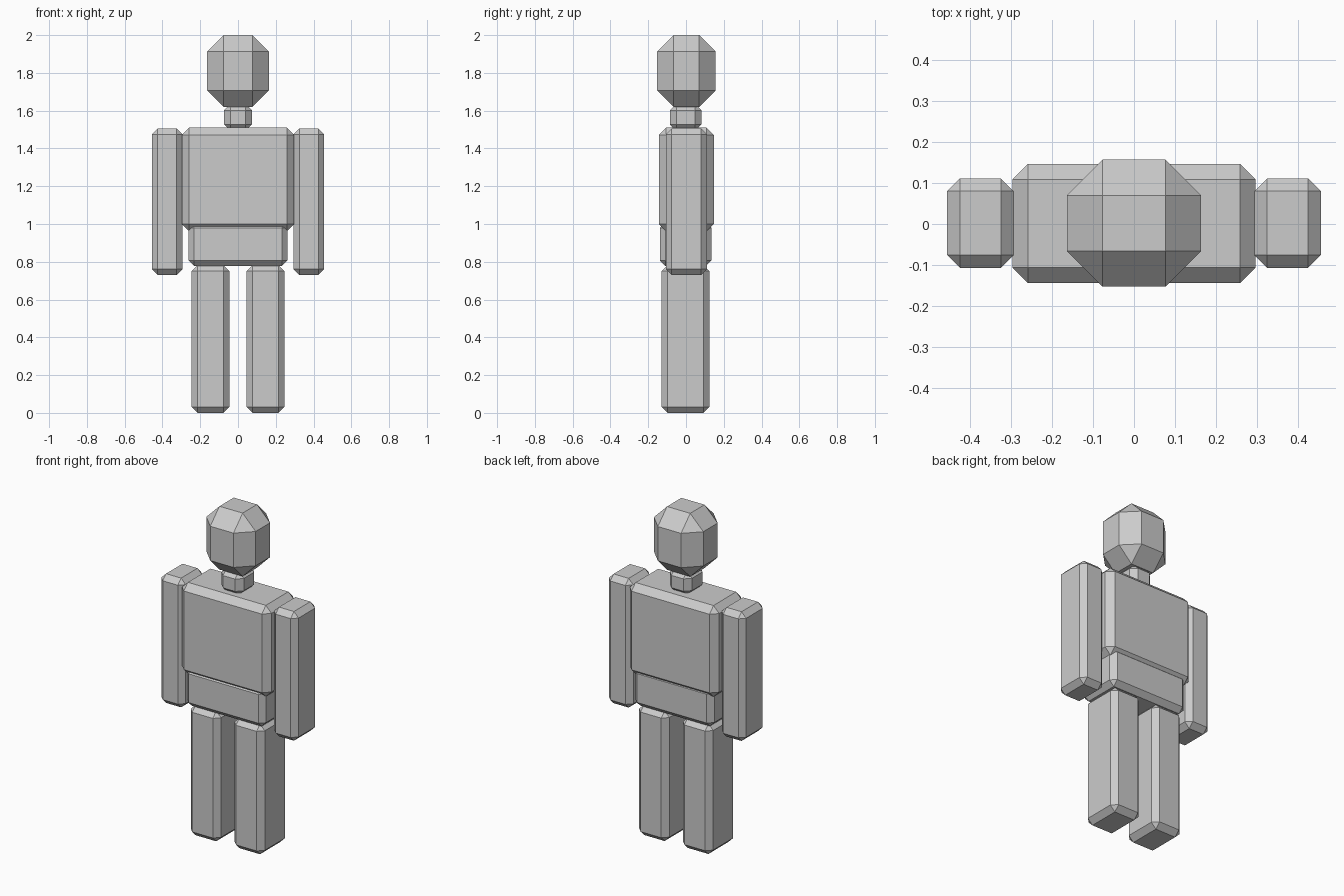
import bpy
import bmesh
from mathutils import Vector

if "Cube" in bpy.data.objects:
    bpy.data.objects.remove(bpy.data.objects["Cube"])

grey = bpy.data.materials.new("plain grey")
grey.diffuse_color = (0.6, 0.6, 0.6, 1)
grey.use_nodes = True
grey.node_tree.nodes["Principled BSDF"].inputs["Base Color"].default_value = grey.diffuse_color


def chamfered_box(name, x, y, z, bevel):
    """Box from (min, max) ranges with flat cut edges and triangular corners."""
    lo, hi = zip(x, y, z)
    bm = bmesh.new()
    for sx in (0, 1):
        for sy in (0, 1):
            for sz in (0, 1):
                side = (sx, sy, sz)
                # each corner is cut into three points, one per touching face
                for face in range(3):
                    p = [hi[i] if side[i] else lo[i] for i in range(3)]
                    for i in range(3):
                        if i != face:
                            p[i] += -bevel if side[i] else bevel
                    bm.verts.new(Vector(p))
    bmesh.ops.convex_hull(bm, input=bm.verts)
    bmesh.ops.dissolve_limit(bm, angle_limit=0.01, verts=bm.verts, edges=bm.edges)
    bmesh.ops.recalc_face_normals(bm, faces=bm.faces)
    mesh = bpy.data.meshes.new(name)
    bm.to_mesh(mesh)
    bm.free()
    mesh.materials.append(grey)
    obj = bpy.data.objects.new(name, mesh)
    bpy.context.collection.objects.link(obj)
    return obj


# Head, neck and body
chamfered_box("head", (-0.164, 0.164), (-0.153, 0.157), (1.62, 2.0), 0.087)
chamfered_box("neck", (-0.074, 0.074), (-0.085, 0.082), (1.493, 1.635), 0.034)
chamfered_box("torso", (-0.297, 0.297), (-0.144, 0.147), (0.962, 1.51), 0.038)
chamfered_box("pelvis", (-0.262, 0.262), (-0.138, 0.135), (0.777, 1.01), 0.03)

# Arms and legs, one per side
for label, s in (("left", 1), ("right", -1)):
    arm_x = sorted((s * 0.294, s * 0.456))
    leg_x = sorted((s * 0.045, s * 0.246))
    chamfered_box(label + "_arm", arm_x, (-0.107, 0.111), (0.73, 1.506), 0.031)
    chamfered_box(label + "_leg", leg_x, (-0.129, 0.125), (0.0, 0.782), 0.032)
